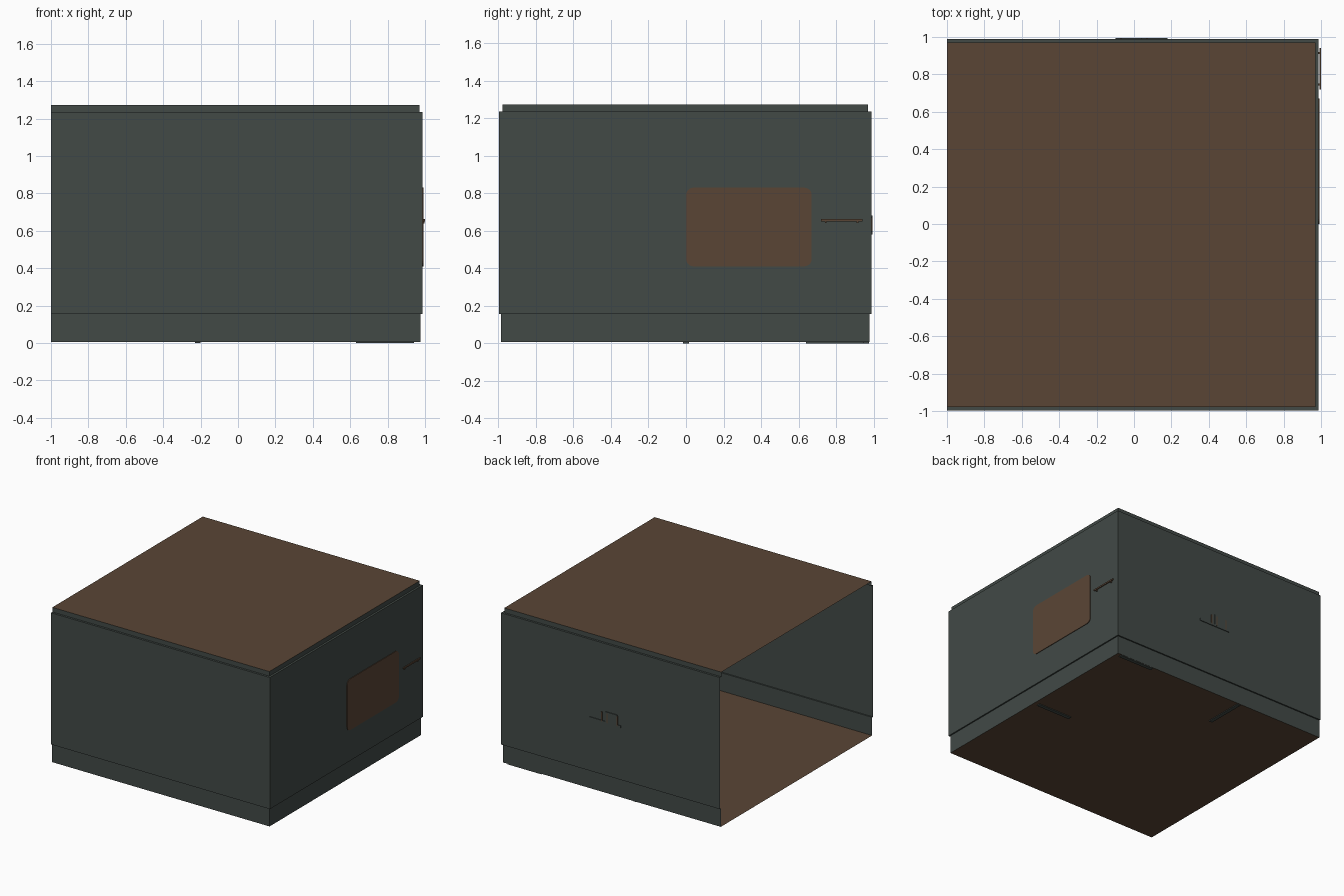
import bpy, bmesh, math
from mathutils import Vector

cube = bpy.data.objects.get("Cube")
if cube:
    bpy.data.objects.remove(cube, do_unlink=True)


def material(name, rgb):
    m = bpy.data.materials.new(name)
    m.use_nodes = True
    m.diffuse_color = (*rgb, 1)
    m.node_tree.nodes["Principled BSDF"].inputs["Base Color"].default_value = (*rgb, 1)
    return m


GREEN = material("dark grey green", (0.054, 0.068, 0.062))
BROWN = material("brown", (0.102, 0.06, 0.036))


def make_object(name, bm, *mats):
    mesh = bpy.data.meshes.new(name)
    bm.to_mesh(mesh)
    bm.free()
    for m in mats:
        mesh.materials.append(m)
    obj = bpy.data.objects.new(name, mesh)
    bpy.context.collection.objects.link(obj)
    return obj


def box(name, lo, hi, mat):
    lo, hi = Vector(lo), Vector(hi)
    bm = bmesh.new()
    bmesh.ops.create_cube(bm, size=1)
    bmesh.ops.scale(bm, vec=hi - lo, verts=bm.verts)
    bmesh.ops.translate(bm, vec=(lo + hi) / 2, verts=bm.verts)
    return make_object(name, bm, mat)


# Thin shell, open on the -x side: plinth, overhanging walls and top lip
OPEN_X, WALL_X, FRONT, BACK = -1.0, 0.987, -0.996, 0.988
FLOOR, TOP = 0.006, 1.273
levels = [(FLOOR, 0.011), (0.155, 0.011), (0.155, 0), (1.235, 0), (1.235, 0.017), (TOP, 0.017)]

bm = bmesh.new()
rings = []
for z, inset in levels:
    x, y0, y1 = WALL_X - inset, FRONT + inset, BACK - inset
    rings.append([bm.verts.new((px, py, z)) for px, py in
                  ((OPEN_X, y0), (x, y0), (x, y1), (OPEN_X, y1))])
for low, high in zip(rings, rings[1:]):
    for i in range(3):
        bm.faces.new((low[i], low[i + 1], high[i + 1], high[i]))
make_object("walls", bm, GREEN)

# Floor and roof sheets
for name, (z, inset), flip in (("floor", levels[0], True), ("roof", levels[-1], False)):
    x, y0, y1 = WALL_X - inset, FRONT + inset, BACK - inset
    bm = bmesh.new()
    corners = [(OPEN_X, y0, z), (x, y0, z), (x, y1, z), (OPEN_X, y1, z)]
    if flip:
        corners.reverse()
    bm.faces.new([bm.verts.new(c) for c in corners])
    make_object(name, bm, BROWN)

# Rounded window panel on the +x wall
bm = bmesh.new()
radius, outline = 0.04, []
for k, (cy, cz) in enumerate(((0.63, 0.79), (0.04, 0.79), (0.04, 0.45), (0.63, 0.45))):
    for step in range(6):
        a = math.pi / 2 * (k + step / 5)
        outline.append(bm.verts.new((WALL_X, cy + radius * math.cos(a), cz + radius * math.sin(a))))
panel = bm.faces.new(outline)
out = bmesh.ops.extrude_face_region(bm, geom=[panel])
bmesh.ops.translate(bm, vec=(0.005, 0, 0),
                    verts=[v for v in out["geom"] if isinstance(v, bmesh.types.BMVert)])
bmesh.ops.recalc_face_normals(bm, faces=bm.faces)
make_object("window_panel", bm, BROWN)

# Grab handle beside the window
box("side_handle_bar", (0.992, 0.72, 0.65), (1.0, 0.94, 0.662), BROWN)
for i, y in enumerate((0.745, 0.915)):
    box(f"side_handle_post_{i}", (WALL_X, y - 0.005, 0.64), (0.996, y + 0.005, 0.655), BROWN)

# Latch on the back wall: a base rail with a stepped block
box("latch_rail", (-0.1, BACK, 0.58), (0.18, BACK + 0.006, 0.6), GREEN)
box("latch_block", (-0.07, BACK, 0.6), (0.04, BACK + 0.006, 0.68), GREEN)
for i, x in enumerate((-0.07, 0.02, 0.07)):
    box(f"latch_lever_{i}", (x - 0.004, BACK, 0.59), (x + 0.004, BACK + 0.007, 0.67), BROWN)

# Thin runners under the floor
runners = [((0.63, 0.94), (0.945, 0.975)), ((0.63, 0.94), (-0.015, 0.015)),
           ((-0.23, -0.2), (0.64, 0.97))]
for i, (xs, ys) in enumerate(runners):
    box(f"floor_runner_{i}", (xs[0], ys[0], 0), (xs[1], ys[1], FLOOR), GREEN)
